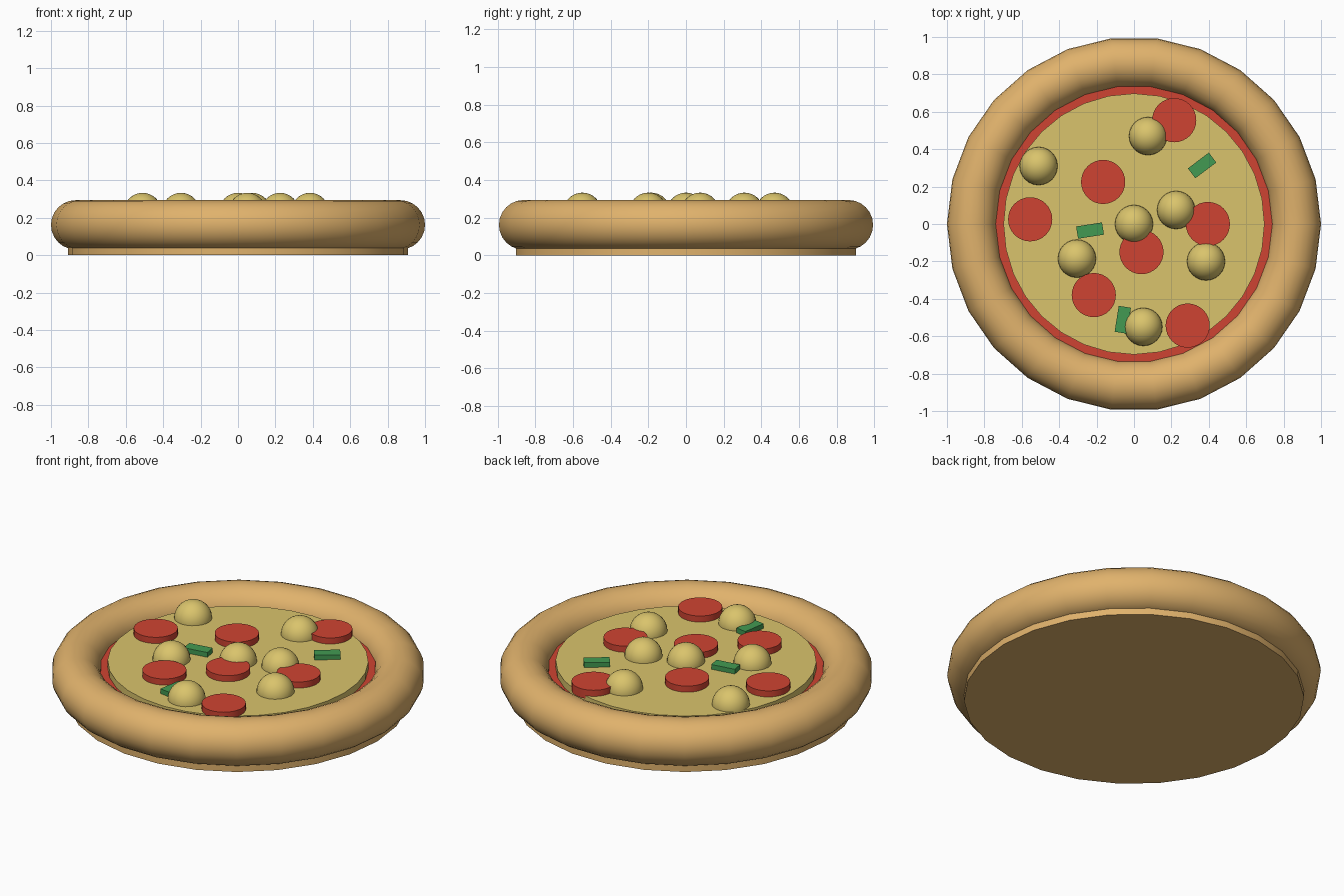
import bpy
import math

if "Cube" in bpy.data.objects:
    bpy.data.objects.remove(bpy.data.objects["Cube"])


def material(name, srgb):
    m = bpy.data.materials.new(name)
    m.diffuse_color = [(c / 255 / 12.92) if c < 11 else ((c / 255 + 0.055) / 1.055) ** 2.4
                       for c in srgb] + [1]
    m.use_nodes = True
    m.node_tree.nodes["Principled BSDF"].inputs["Base Color"].default_value = m.diffuse_color
    return m


CRUST = material("baked crust", (224, 178, 108))
CHEESE = material("cheese yellow", (218, 196, 108))
RED = material("tomato red", (207, 68, 50))
GREEN = material("pepper green", (66, 154, 82))


def finish(name, mat, smooth=True):
    ob = bpy.context.object
    ob.name = name
    ob.data.materials.append(mat)
    if smooth:
        bpy.ops.object.shade_smooth_by_angle(angle=math.radians(35))
    return ob


def disc(name, mat, radius, z0, z1, x=0, y=0, sides=32, turn=0):
    bpy.ops.mesh.primitive_cylinder_add(vertices=sides, radius=radius, depth=z1 - z0,
                                        location=(x, y, (z0 + z1) / 2),
                                        rotation=(0, 0, turn))
    return finish(name, mat)


# Dough base and rolled rim
disc("dough_base", CRUST, 0.91, 0, 0.12, sides=26, turn=math.pi / 2)
bpy.ops.mesh.primitive_torus_add(major_segments=26, minor_segments=24, major_radius=0.868,
                                 minor_radius=0.132, location=(0, 0, 0.162))
finish("crust_rim", CRUST)

# Sauce and cheese layers
disc("sauce", RED, 0.80, 0.10, 0.19)
disc("cheese", CHEESE, 0.698, 0.18, 0.232)

# Round sausage slices
for x, y in [(0.215, 0.555), (-0.165, 0.225), (-0.555, 0.025), (0.395, 0.0),
             (0.04, -0.15), (-0.215, -0.38), (0.287, -0.543)]:
    disc("sausage_slice", RED, 0.118, 0.215, 0.268, x, y)

# Cheese balls half sunk into the cheese
for x, y in [(0.075, 0.47), (-0.51, 0.31), (0, 0), (0.225, 0.075),
             (-0.305, -0.185), (0.385, -0.2), (0.05, -0.55)]:
    bpy.ops.mesh.primitive_uv_sphere_add(segments=24, ring_count=16, radius=0.102,
                                         location=(x, y, 0.231))
    finish("cheese_ball", CHEESE)

# Green pepper strips
for x, y, angle in [(0.364, 0.313, 37), (-0.235, -0.035, 9), (-0.06, -0.512, 81)]:
    bpy.ops.mesh.primitive_cube_add(size=1, location=(x, y, 0.243),
                                    rotation=(0, 0, math.radians(angle)))
    bpy.context.object.scale = (0.14, 0.066, 0.034)
    finish("pepper_strip", GREEN, smooth=False)
